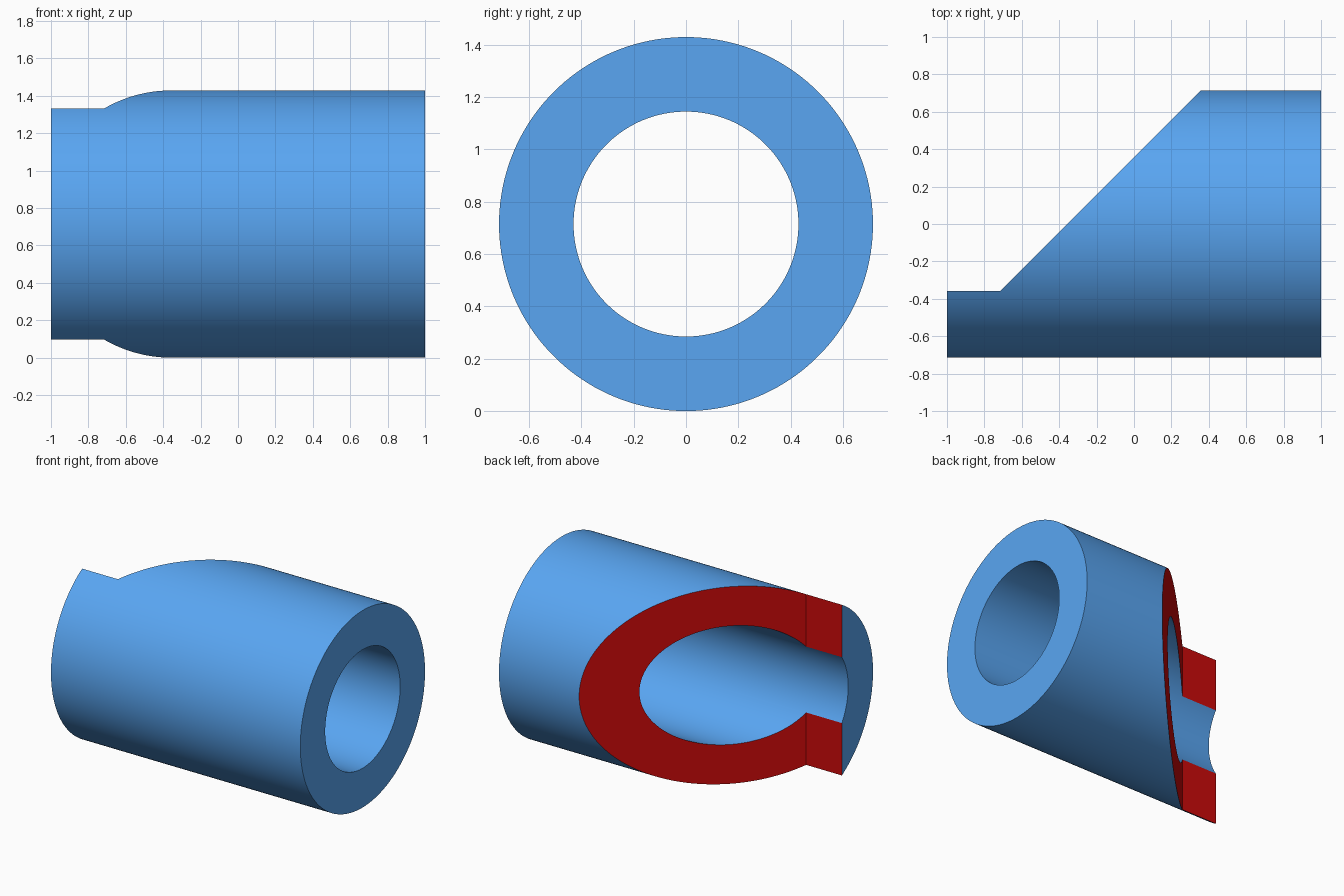
import bpy, bmesh
from math import sin, cos, pi, radians

if "Cube" in bpy.data.objects:
    bpy.data.objects.remove(bpy.data.objects["Cube"])

R_OUT, R_IN, SIDES = 0.7143, 0.4296, 160
STEP_Y = -0.357


def make_object(name, bm):
    bmesh.ops.recalc_face_normals(bm, faces=bm.faces)
    mesh = bpy.data.meshes.new(name)
    bm.to_mesh(mesh)
    bm.free()
    ob = bpy.data.objects.new(name, mesh)
    bpy.context.collection.objects.link(ob)
    return ob


def make_material(name, color):
    mat = bpy.data.materials.new(name)
    mat.diffuse_color = color
    mat.use_nodes = True
    mat.node_tree.nodes["Principled BSDF"].inputs["Base Color"].default_value = mat.diffuse_color
    return mat


# Thick tube lying along x: a four-point section swept round the axis
bm = bmesh.new()
section = [(-1, R_OUT), (1, R_OUT), (1, R_IN), (-1, R_IN)]
rings = []
for i in range(SIDES):
    a = 2 * pi * i / SIDES
    rings.append([bm.verts.new((x, r * cos(a), R_OUT + r * sin(a))) for x, r in section])
for i in range(SIDES):
    p, q = rings[i], rings[(i + 1) % SIDES]
    for j in range(4):
        k = (j + 1) % 4
        bm.faces.new((p[j], p[k], q[k], q[j]))
tube = make_object("cut_tube", bm)

# Cutter: plan outline of the removed corner, extruded upwards
bm = bmesh.new()
outline = [(-1.5, STEP_Y), (-0.714, STEP_Y), (0.786, 1.143), (-1.5, 1.143)]
face = bm.faces.new([bm.verts.new((x, y, -0.5)) for x, y in outline])
ext = bmesh.ops.extrude_face_region(bm, geom=[face])
bmesh.ops.translate(bm, vec=(0, 0, 2.5),
                    verts=[g for g in ext["geom"] if isinstance(g, bmesh.types.BMVert)])
cutter = make_object("corner_cutter", bm)
cutter.hide_render = True

bpy.context.view_layer.objects.active = tube
tube.select_set(True)
mod = tube.modifiers.new("corner_cut", 'BOOLEAN')
mod.operation = 'DIFFERENCE'
mod.solver = 'EXACT'
mod.object = cutter
bpy.ops.object.modifier_apply(modifier=mod.name)
bpy.data.objects.remove(cutter)

# Blue tube, red on the sawn faces
tube.data.materials.clear()
tube.data.materials.append(make_material("blue", (0.1, 0.38, 0.89, 1)))
tube.data.materials.append(make_material("red", (0.6, 0.003, 0.003, 1)))
for f in tube.data.polygons:
    n = f.normal
    slanted = n.x < -0.5 and n.y > 0.5
    level = n.y > 0.999 and abs(f.center.y - STEP_Y) < 0.005
    f.material_index = 1 if slanted or level else 0

bpy.ops.object.shade_smooth_by_angle(angle=radians(30))
